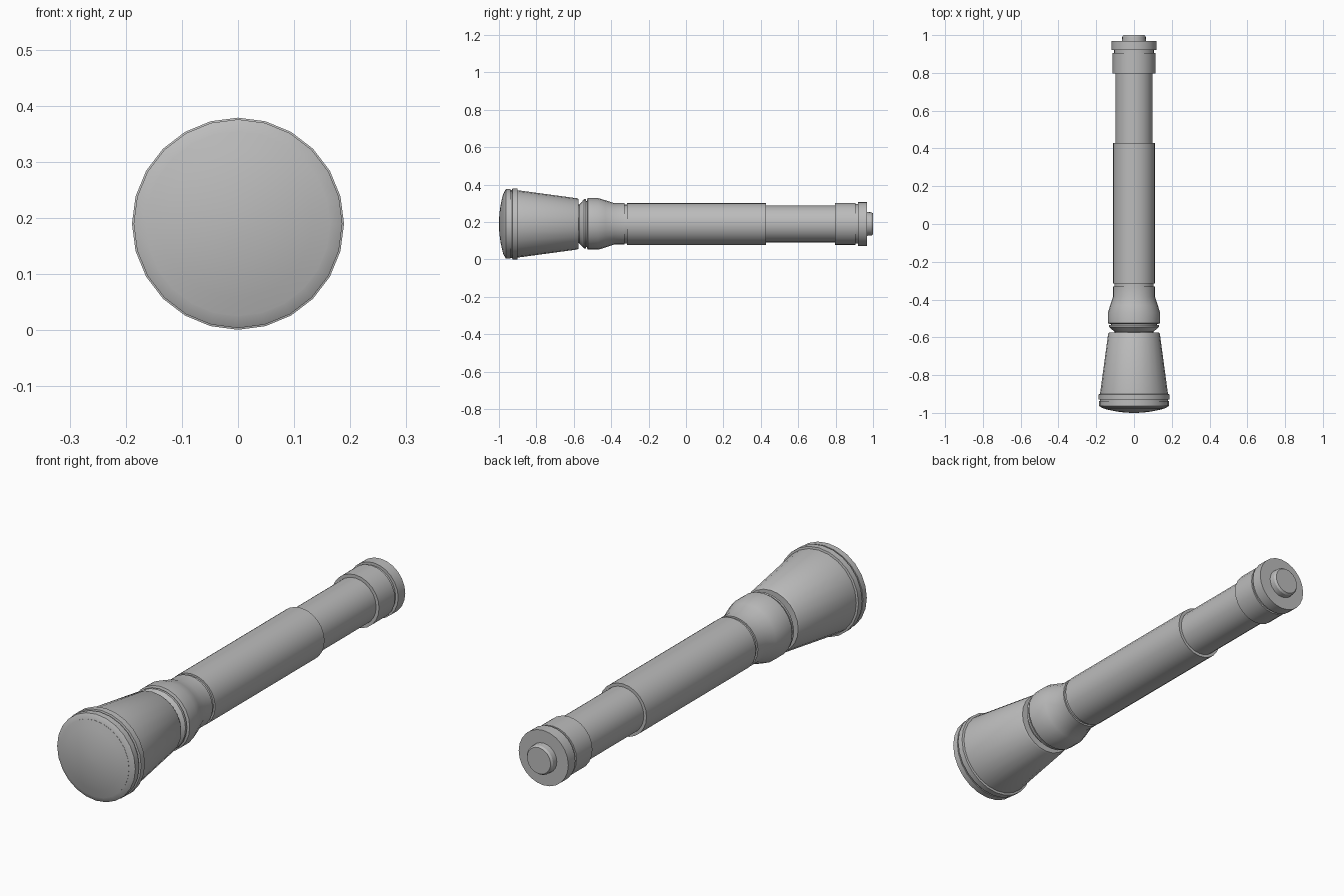
import bpy, bmesh, math

cube = bpy.data.objects.get("Cube")
if cube:
    bpy.data.objects.remove(cube, do_unlink=True)

SIDES = 24
AXIS_Z = 0.19

grey = bpy.data.materials.new("mid grey metal")
grey.use_nodes = True
colour = (0.5, 0.5, 0.5, 1)
grey.diffuse_color = colour
grey.node_tree.nodes["Principled BSDF"].inputs["Base Color"].default_value = colour


def lathe(name, profile):
    """Turn (y, radius) points around the long axis and cap both ends."""
    bm = bmesh.new()
    rings = []
    for y, r in profile:
        angles = [math.tau * i / SIDES for i in range(SIDES)]
        rings.append([bm.verts.new((r * math.sin(a), y, AXIS_Z + r * math.cos(a))) for a in angles])
    for a, b in zip(rings, rings[1:]):
        for i in range(SIDES):
            j = (i + 1) % SIDES
            bm.faces.new((a[i], a[j], b[j], b[i]))
    bm.faces.new(rings[0])
    bm.faces.new(rings[-1])
    bmesh.ops.recalc_face_normals(bm, faces=bm.faces)
    mesh = bpy.data.meshes.new(name)
    bm.to_mesh(mesh)
    bm.free()
    mesh.materials.append(grey)
    obj = bpy.data.objects.new(name, mesh)
    bpy.context.collection.objects.link(obj)
    bpy.ops.object.select_all(action="DESELECT")
    obj.select_set(True)
    bpy.context.view_layer.objects.active = obj
    bpy.ops.object.shade_smooth_by_angle(angle=math.radians(30))


# Shallow domed lens
dome = [(-1 + 0.024 * t * t, 0.165 * t) for t in (0.05, 0.2, 0.4, 0.6, 0.8, 1)]
lathe("lens", dome + [(-0.96, 0.165)])

# Bezel and head
lathe("bezel", [(-0.975, 0.165), (-0.963, 0.186), (-0.937, 0.186), (-0.937, 0.175)])
lathe("bezel_groove", [(-0.945, 0.181), (-0.915, 0.181)])
lathe("head_ring", [(-0.93, 0.182), (-0.928, 0.189), (-0.902, 0.189), (-0.9, 0.18)])
lathe("head_cone", [(-0.91, 0.18), (-0.9, 0.18), (-0.582, 0.137), (-0.574, 0.132), (-0.574, 0.1)])

# Neck between head and body
lathe("neck_flare", [(-0.59, 0.1), (-0.57, 0.104), (-0.545, 0.132), (-0.535, 0.132), (-0.535, 0.115)])
lathe("neck_groove", [(-0.545, 0.123), (-0.52, 0.123)])
lathe("neck_collar", [(-0.53, 0.125), (-0.525, 0.138), (-0.47, 0.138), (-0.43, 0.126),
                      (-0.385, 0.111), (-0.33, 0.111), (-0.33, 0.1)])
lathe("body_groove", [(-0.34, 0.104), (-0.3, 0.104)])

# Body tubes and tail
lathe("grip", [(-0.315, 0.112), (0.428, 0.112)])
lathe("rear_tube", [(0.41, 0.099), (0.81, 0.099)])
lathe("tail_collar", [(0.797, 0.113), (0.905, 0.113)])
lathe("tail_groove", [(0.895, 0.106), (0.93, 0.106)])
lathe("tail_cap", [(0.92, 0.118), (0.968, 0.118)])
lathe("tail_button", [(0.96, 0.064), (0.992, 0.062), (1, 0.056)])
